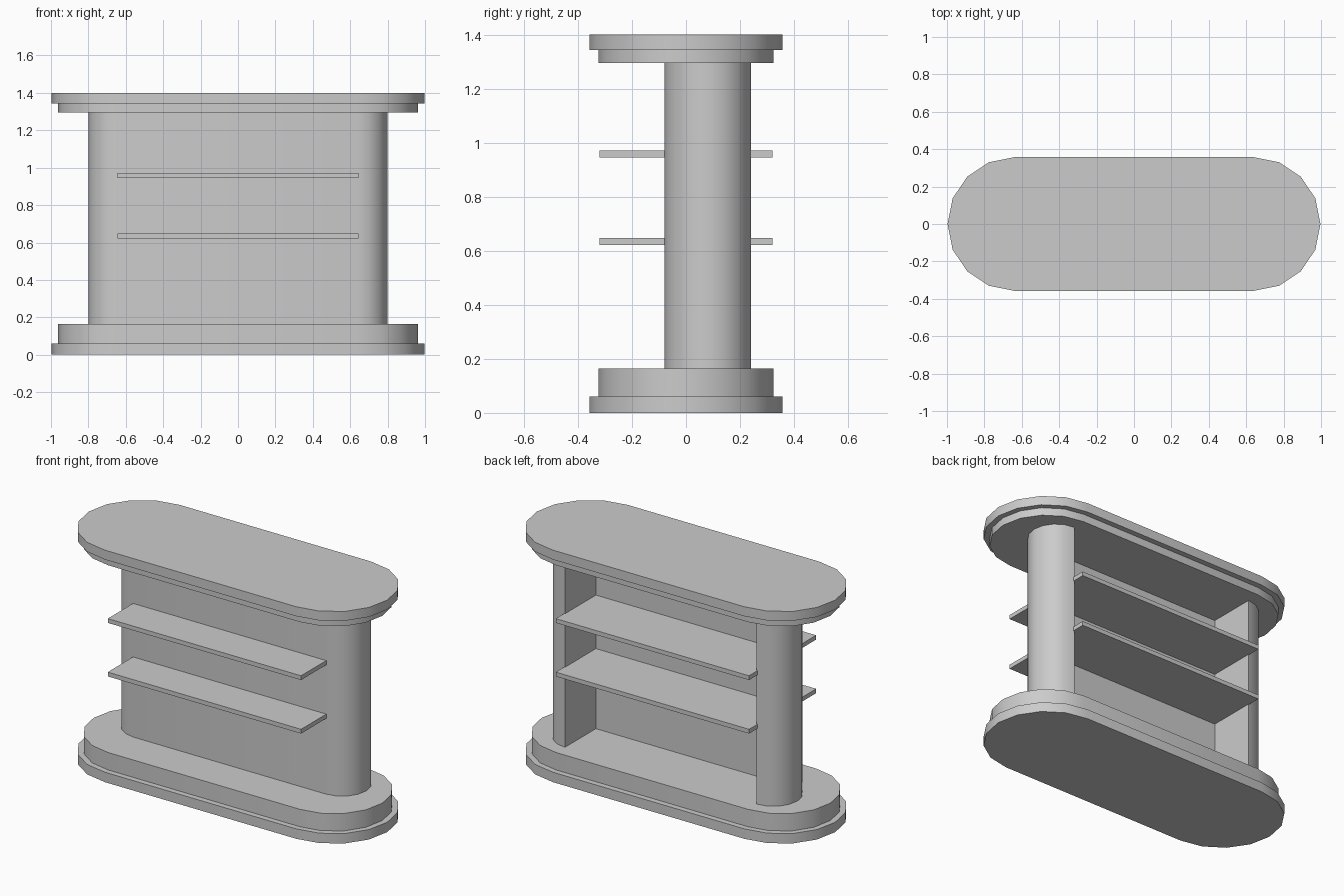
import bpy
import bmesh
from math import sin, cos, pi

cube = bpy.data.objects.get("Cube")
if cube:
    bpy.data.objects.remove(cube, do_unlink=True)

grey = bpy.data.materials.new("light_grey")
grey.use_nodes = True
grey.diffuse_color = (0.6, 0.6, 0.6, 1)
grey.node_tree.nodes["Principled BSDF"].inputs["Base Color"].default_value = (0.6, 0.6, 0.6, 1)

HALF = 0.64  # half length of the straight sides


def extrude(name, outline, z0, z1):
    """Extrude a flat counter-clockwise outline from z0 to z1."""
    bm = bmesh.new()
    face = bm.faces.new([bm.verts.new((x, y, z0)) for x, y in outline])
    top = bmesh.ops.extrude_face_region(bm, geom=[face], use_keep_orig=True)
    moved = [g for g in top["geom"] if isinstance(g, bmesh.types.BMVert)]
    bmesh.ops.translate(bm, verts=moved, vec=(0, 0, z1 - z0))
    bmesh.ops.recalc_face_normals(bm, faces=bm.faces)
    mesh = bpy.data.meshes.new(name)
    bm.to_mesh(mesh)
    bm.free()
    mesh.materials.append(grey)
    obj = bpy.data.objects.new(name, mesh)
    bpy.context.collection.objects.link(obj)
    bpy.ops.object.select_all(action='DESELECT')
    obj.select_set(True)
    bpy.context.view_layer.objects.active = obj
    bpy.ops.object.shade_smooth_by_angle()
    return obj


def round_end(radius, cy=0.0, steps=8):
    """Half circle at the +x end, running from -y to +y."""
    angles = [-pi / 2 + pi * i / steps for i in range(steps + 1)]
    return [(HALF + radius * cos(a), cy + radius * sin(a)) for a in angles]


def mirrored(points):
    """Close an outline with its mirror image across x."""
    return points + [(-x, y) for x, y in reversed(points)]


# Stepped base and top slabs
for name, radius, z0, z1 in (
    ("base_plinth", 0.357, 0, 0.06),
    ("base_step", 0.323, 0.06, 0.165),
    ("top_step", 0.323, 1.295, 1.343),
    ("top_slab", 0.357, 1.343, 1.4),
):
    extrude(name, mirrored(round_end(radius)), z0, z1)

# Round-ended body, hollowed from the back down to a thin wall
body = round_end(0.16, 0.08) + [(HALF, -0.055)]
extrude("body", mirrored(body), 0.165, 1.295)

# Shelves running through the wall
for name, z in (("lower_shelf", 0.622), ("upper_shelf", 0.945)):
    extrude(name, mirrored([(0.645, -0.32), (0.645, 0.32)]), z, z + 0.026)
